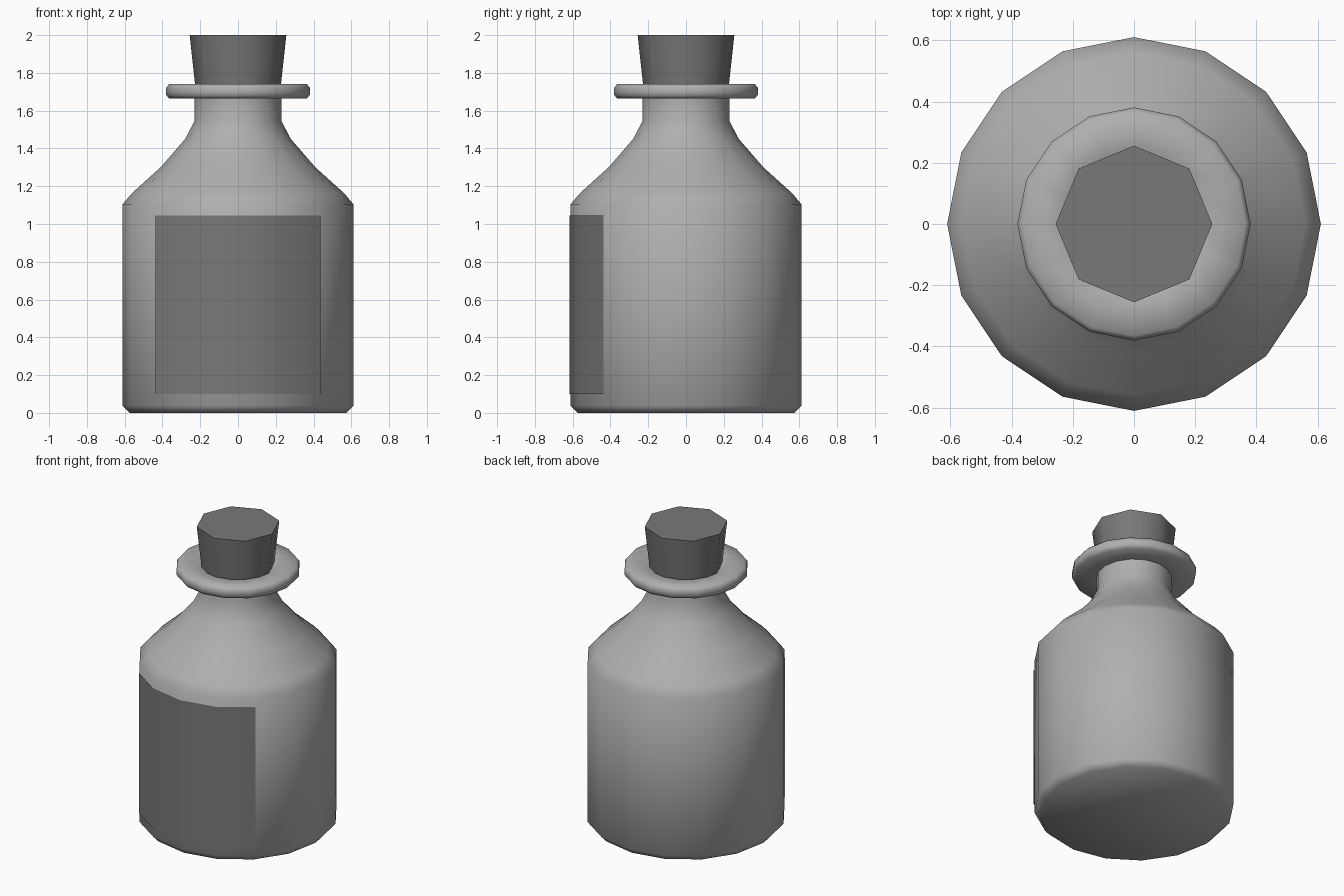
import bpy, bmesh
from math import radians, cos, sin, pi

if "Cube" in bpy.data.objects:
    bpy.data.objects.remove(bpy.data.objects["Cube"])


def grey(name, v):
    mat = bpy.data.materials.new(name)
    mat.diffuse_color = (v, v, v, 1)
    mat.use_nodes = True
    mat.node_tree.nodes["Principled BSDF"].inputs["Base Color"].default_value = mat.diffuse_color
    return mat


def lathe(name, profile, sides, mat, start=0.0, sweep=2 * pi, angle=60):
    """Revolve an (r, z) profile about z; a partial sweep gives an open strip."""
    full = sweep > 6.28
    bm = bmesh.new()
    cols = []
    for i in range(sides if full else sides + 1):
        a = start + sweep * i / sides
        cols.append([bm.verts.new((r * cos(a), r * sin(a), z)) for r, z in profile])
    for i in range(sides):
        c0, c1 = cols[i], cols[(i + 1) % len(cols)]
        for j in range(len(profile) - 1):
            bm.faces.new((c0[j], c1[j], c1[j + 1], c0[j + 1]))
    bmesh.ops.remove_doubles(bm, verts=bm.verts, dist=1e-5)
    if full:
        bmesh.ops.recalc_face_normals(bm, faces=bm.faces)
    me = bpy.data.meshes.new(name)
    bm.to_mesh(me)
    bm.free()
    me.materials.append(mat)
    ob = bpy.data.objects.new(name, me)
    bpy.context.collection.objects.link(ob)
    bpy.ops.object.select_all(action='DESELECT')
    ob.select_set(True)
    bpy.context.view_layer.objects.active = ob
    bpy.ops.object.shade_smooth_by_angle(angle=radians(angle))
    return ob


glass = grey("glass_grey", 0.43)
dark = grey("dark_grey", 0.19)

# Bottle: base, body, shoulder, neck, lip and inside of the mouth
lathe("bottle", [
    (0, 0), (0.575, 0), (0.611, 0.038), (0.611, 1.105), (0.56, 1.165),
    (0.41, 1.30), (0.28, 1.45), (0.23, 1.545), (0.23, 1.665),
    (0.365, 1.665), (0.381, 1.685), (0.381, 1.72), (0.365, 1.74),
    (0.24, 1.735), (0.20, 1.71), (0.19, 1.60), (0.19, 1.56), (0, 1.56)],
    16, glass)

# Tapered eight-sided stopper
lathe("stopper", [(0, 1.58), (0.21, 1.58), (0.256, 2.0), (0, 2.0)], 8, dark)

# Paper label wrapped round four facets at the front of the body
lathe("label", [(0.616, 0.10), (0.616, 1.045)], 4, dark,
      start=radians(225), sweep=pi / 2)
